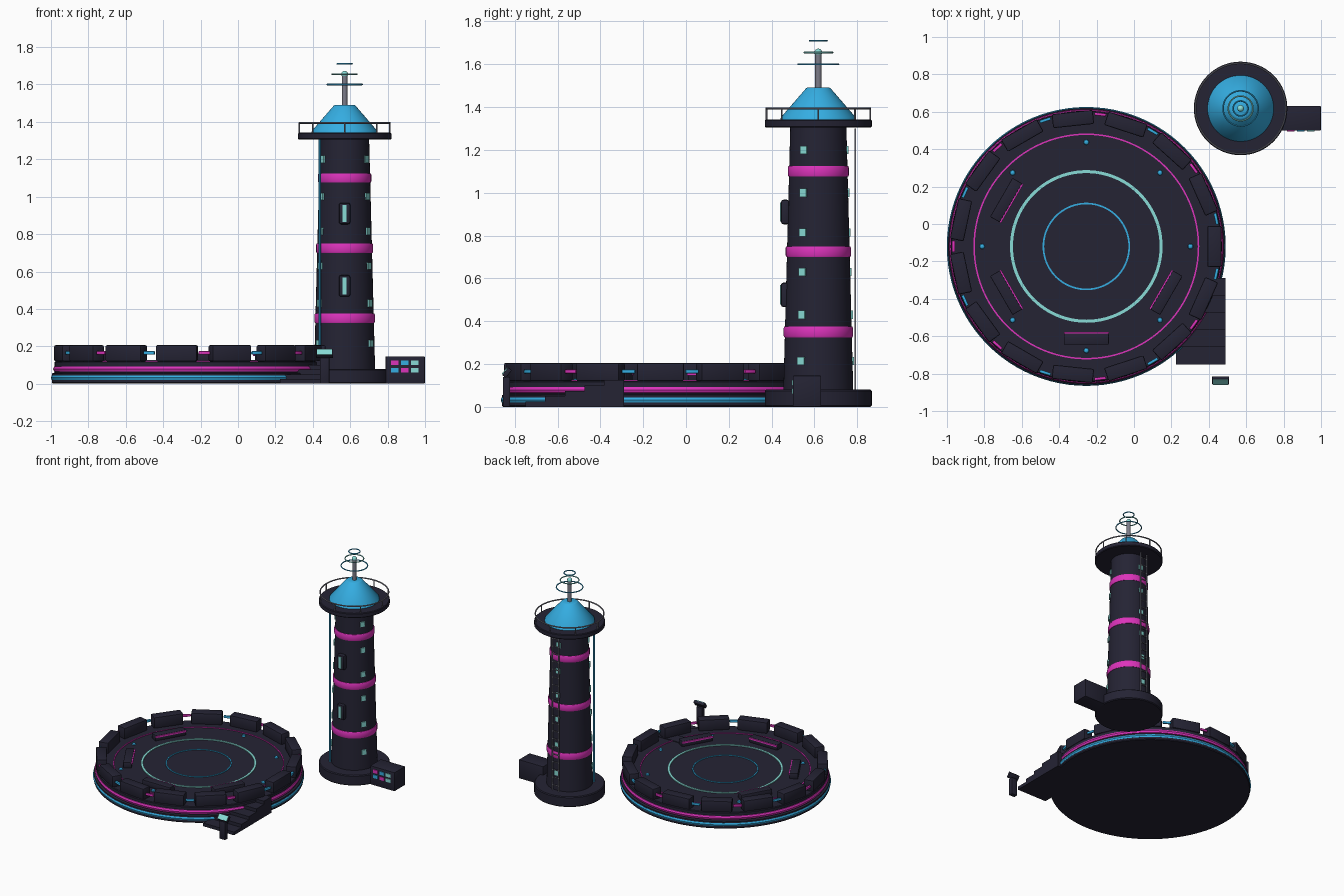
import bpy, bmesh
from math import sin, cos, pi, radians
from mathutils import Matrix, Vector

if "Cube" in bpy.data.objects:
    bpy.data.objects.remove(bpy.data.objects["Cube"])


def material(name, r, g, b):
    m = bpy.data.materials.new(name)
    m.diffuse_color = (r, g, b, 1)
    m.use_nodes = True
    m.node_tree.nodes["Principled BSDF"].inputs["Base Color"].default_value = m.diffuse_color
    return m


DARK = material("dark navy", 0.018, 0.017, 0.034)
PINK = material("magenta", 0.72, 0.033, 0.50)
BLUE = material("bright blue", 0.035, 0.42, 0.76)
MINT = material("mint", 0.25, 0.72, 0.68)
GREY = material("steel grey", 0.20, 0.20, 0.25)

ARENA = Vector((-0.255, -0.12, 0))
TOWER = Vector((0.57, 0.618, 0))


def finish(name, bm, mat):
    bmesh.ops.recalc_face_normals(bm, faces=bm.faces)
    me = bpy.data.meshes.new(name)
    bm.to_mesh(me)
    bm.free()
    me.materials.append(mat)
    me.shade_smooth()
    me.set_sharp_from_angle(angle=radians(35))
    ob = bpy.data.objects.new(name, me)
    bpy.context.collection.objects.link(ob)
    return ob


def lathe(name, profile, centre, mat, segs=64, closed=False):
    """Turn an (r, z) profile about a vertical axis; closed joins last to first."""
    bm = bmesh.new()
    rows = []
    for r, z in profile:
        if r == 0:
            rows.append([bm.verts.new((0, 0, z))] * segs)
        else:
            rows.append([bm.verts.new((r * cos(2 * pi * i / segs), r * sin(2 * pi * i / segs), z))
                         for i in range(segs)])
    pairs = list(zip(rows, rows[1:])) + ([(rows[-1], rows[0])] if closed else [])
    for a, b in pairs:
        for i in range(segs):
            j = (i + 1) % segs
            bm.faces.new(list(dict.fromkeys((a[i], a[j], b[j], b[i]))))
    ob = finish(name, bm, mat)
    ob.location = centre
    return ob


def disc(name, r, z0, z1, centre, mat, segs=64, bev=0.0):
    return lathe(name, [(0, z0), (r - bev, z0), (r, z0 + bev), (r, z1 - bev), (r - bev, z1), (0, z1)]
                 if bev else [(0, z0), (r, z0), (r, z1), (0, z1)], centre, mat, segs)


def hoop(name, r, z, tube, centre, mat, segs=64):
    pts = [(r + tube * cos(k * pi / 4), z + tube * sin(k * pi / 4)) for k in range(8)]
    return lathe(name, pts, centre, mat, segs, True)


def flat_ring(name, r0, r1, z0, z1, centre, mat, segs=96):
    return lathe(name, [(r0, z0), (r1, z0), (r1, z1), (r0, z1)], centre, mat, segs, True)


def box(name, loc, size, mat, rot=(0, 0, 0), bevel=0.0):
    bm = bmesh.new()
    bmesh.ops.create_cube(bm, size=1, matrix=Matrix.Diagonal((*size, 1)))
    if bevel:
        bmesh.ops.bevel(bm, geom=bm.edges[:], offset=bevel, segments=2, profile=0.5, affect='EDGES')
    ob = finish(name, bm, mat)
    ob.location, ob.rotation_euler = loc, rot
    return ob


def polar(centre, r, deg, z):
    a = radians(deg)
    return centre + Vector((r * cos(a), r * sin(a), z))


def radial_box(name, centre, r, deg, z, size, mat, bevel=0.0):
    """Box with size = (radial, tangential, height) facing out at an angle."""
    return box(name, polar(centre, r, deg, z), size, mat, (0, 0, radians(deg)), bevel)


# --- Arena platform with glowing bands
lathe("arena_platform", [(0, 0), (0.735, 0), (0.74, 0.006), (0.74, 0.055), (0.725, 0.06),
                         (0.725, 0.115), (0.72, 0.12), (0, 0.12)], ARENA, DARK, 96)
hoop("arena_blue_band", 0.729, 0.032, 0.0165, ARENA, BLUE, 96)
hoop("arena_magenta_band", 0.715, 0.079, 0.0185, ARENA, PINK, 96)

# --- Floor rings and marker lamps
flat_ring("floor_ring_magenta", 0.596, 0.604, 0.118, 0.125, ARENA, PINK)
flat_ring("floor_ring_mint", 0.392, 0.408, 0.118, 0.126, ARENA, MINT)
flat_ring("floor_ring_blue", 0.225, 0.234, 0.118, 0.125, ARENA, BLUE)
for k in range(8):
    lathe(f"floor_lamp_{k}", [(0, 0.118), (0.015, 0.118), (0.012, 0.128), (0.006, 0.132), (0, 0.133)],
          polar(ARENA, 0.557, 45 * k, 0), BLUE, 12)

# --- Barrier blocks with lamps in the gaps
for k in range(15):
    radial_box(f"barrier_{k}", ARENA, 0.685, 24 * k, 0.163, (0.075, 0.22, 0.086), DARK, 0.008)
    radial_box(f"barrier_lamp_{k}", ARENA, 0.71, 24 * k + 12, 0.165, (0.016, 0.062, 0.018),
               PINK if k % 2 else BLUE, 0.004)

# --- Benches with a magenta strip
for deg in (150, 210, 270, 330):
    radial_box(f"bench_{deg}", ARENA, 0.495, deg, 0.14, (0.06, 0.24, 0.044), DARK, 0.005)
    radial_box(f"bench_strip_{deg}", ARENA, 0.462, deg, 0.153, (0.009, 0.24, 0.012), PINK)

# --- Steps up to the platform
for k in range(5):
    h = 0.025 * (k + 1)
    box(f"step_{k}", (0.358, -0.75 + 0.092 * (k + 0.5), h / 2), (0.265, 0.092, h), DARK)

# --- Console post with a tilted screen
box("console_post", (0.463, -0.838, 0.07), (0.05, 0.034, 0.14), DARK, bevel=0.004)
tilt = radians(50)
box("console_head", (0.463, -0.836, 0.16), (0.09, 0.045, 0.022), DARK, (tilt, 0, 0), 0.003)
box("console_screen", (0.463, -0.836 - 0.0125 * sin(tilt), 0.16 + 0.0125 * cos(tilt)),
    (0.08, 0.038, 0.006), MINT, (tilt, 0, 0))


# --- Tower shaft, base and bands
def shaft_r(z):
    return 0.163 - 0.026 * (z - 0.08)


disc("tower_base", 0.25, 0, 0.08, TOWER, DARK, bev=0.006)
lathe("tower_shaft", [(0, 0.07), (shaft_r(0.07), 0.07), (shaft_r(1.31), 1.31), (0, 1.31)], TOWER, DARK)
for z in (0.35, 0.725, 1.1):
    r = shaft_r(z)
    lathe(f"tower_band_{z}", [(r - 0.02, z - 0.025), (r + 0.003, z - 0.025), (r + 0.006, z - 0.018),
                              (r + 0.006, z + 0.018), (r + 0.003, z + 0.025), (r - 0.02, z + 0.025)],
          TOWER, PINK, closed=True)

# --- Small windows in three columns
for z in (0.215, 0.43, 0.63, 0.815, 1.0, 1.2):
    for deg in (-30, 90, 210):
        radial_box(f"window_{z}_{deg}", TOWER, shaft_r(z), deg, z, (0.014, 0.036, 0.038), MINT)

# --- Framed slit lights on the front
for z in (0.91, 0.523):
    radial_box(f"slit_frame_{z}", TOWER, 0.155, 270, z, (0.04, 0.062, 0.115), DARK, 0.012)
    radial_box(f"slit_light_{z}", TOWER, 0.175, 270, z, (0.006, 0.02, 0.09), MINT)

# --- Balcony and railing
disc("balcony", 0.25, 1.305, 1.342, TOWER, DARK, bev=0.005)
hoop("railing_top", 0.242, 1.394, 0.005, TOWER, GREY)
for k in range(8):
    disc(f"railing_post_{k}", 0.004, 1.34, 1.394, polar(TOWER, 0.242, 45 * k, 0), GREY, 8)

# --- Roof, mast and antenna rings
lathe("roof", [(0, 1.34), (0.177, 1.34), (0.175, 1.352), (0.058, 1.487), (0.052, 1.491), (0, 1.491)],
      TOWER, BLUE)
disc("mast", 0.015, 1.48, 1.65, TOWER, GREY, 16)
lathe("mast_tip", [(0.018 * sin(k * pi / 8) if 0 < k < 8 else 0, 1.655 - 0.018 * cos(k * pi / 8))
                   for k in range(9)], TOWER, MINT, 16)
for r, z, m in ((0.094, 1.6, BLUE), (0.066, 1.655, MINT), (0.04, 1.71, BLUE)):
    hoop(f"antenna_ring_{z}", r, z, 0.0042, TOWER, m, 48)

# --- Cable and ladder
disc("tower_cable", 0.007, 0.08, 1.305, polar(TOWER, 0.172, 219, 0), BLUE, 10)
for s in (-1, 1):
    box(f"ladder_rail_{s}", TOWER + Vector((s * 0.028, 0.173, 0.69)), (0.007, 0.007, 1.22), GREY)
for k in range(20):
    box(f"ladder_rung_{k}", TOWER + Vector((0, 0.173, 0.12 + 0.06 * k)), (0.056, 0.006, 0.006), GREY)

# --- Control cabinet with buttons
box("cabinet", (0.894, 0.565, 0.073), (0.21, 0.132, 0.146), DARK, bevel=0.004)
for i, row in enumerate(((PINK, BLUE, MINT), (BLUE, PINK, MINT))):
    for j, m in enumerate(row):
        box(f"button_{i}_{j}", (0.838 + 0.054 * j, 0.498, 0.112 - 0.04 * i), (0.04, 0.008, 0.026), m)
